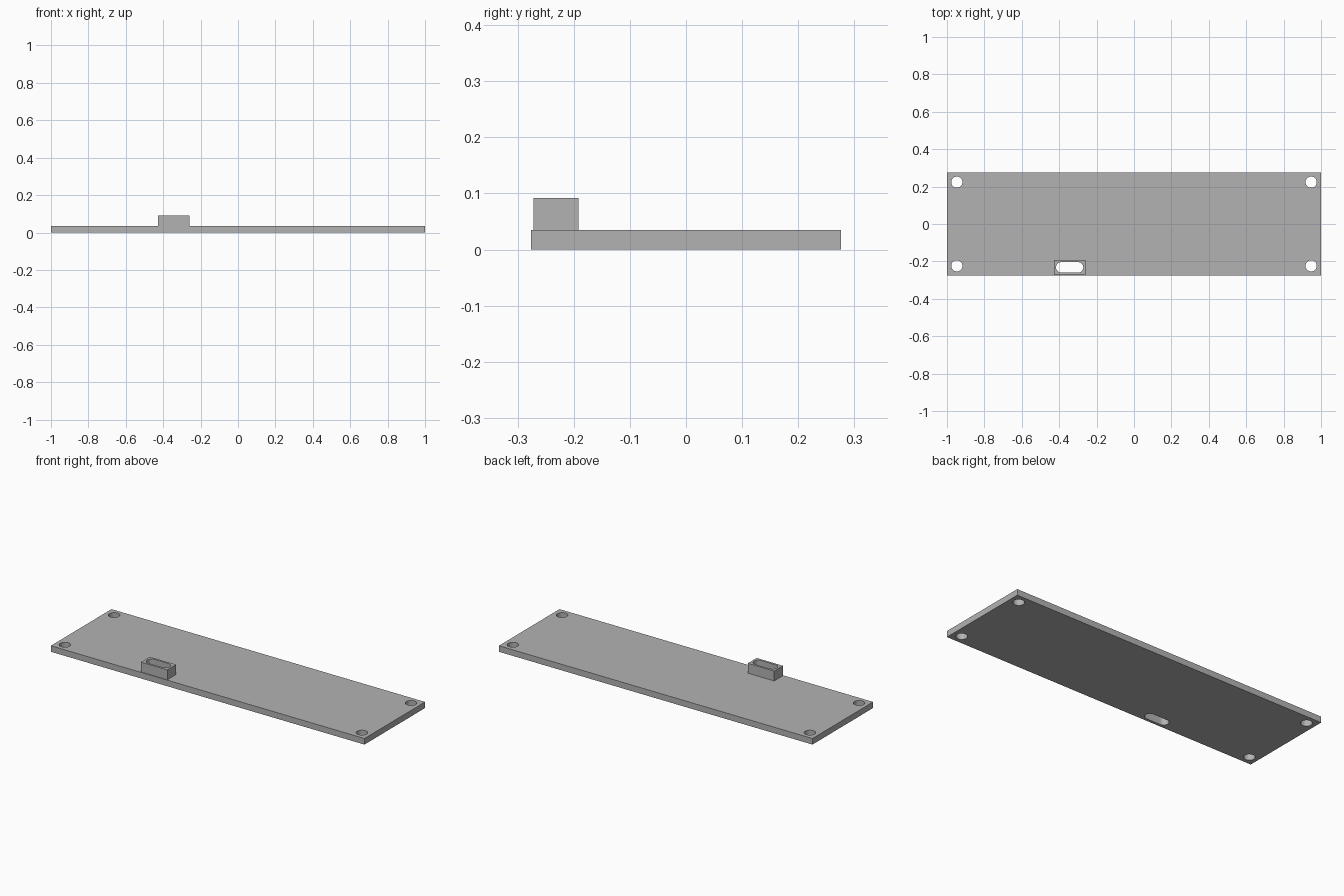
import bpy
import bmesh
from math import cos, sin, pi

default = bpy.data.objects.get("Cube")
if default:
    bpy.data.objects.remove(default, do_unlink=True)

PLATE_TOP, SOCKET_TOP = 0.035, 0.092
HALF_DEPTH = 0.276
HOLE_X, HOLE_Y, HOLE_R = 0.947, 0.224, 0.03
SLOT_X, SLOT_Y = -0.344, -0.232
SLOT_LENGTH, SLOT_R = 0.146, 0.028

grey = bpy.data.materials.new("plain grey")
grey.use_nodes = True
colour = (0.45, 0.45, 0.45, 1)
grey.diffuse_color = colour
grey.node_tree.nodes["Principled BSDF"].inputs["Base Color"].default_value = colour


def prism(name, outline, z0, z1):
    """Extrude a counter-clockwise outline from z0 up to z1."""
    bm = bmesh.new()
    base = bm.faces.new([bm.verts.new((x, y, z0)) for x, y in outline])
    top = bmesh.ops.extrude_face_region(bm, geom=[base], use_keep_orig=True)
    verts = [v for v in top["geom"] if isinstance(v, bmesh.types.BMVert)]
    bmesh.ops.translate(bm, verts=verts, vec=(0, 0, z1 - z0))
    bmesh.ops.recalc_face_normals(bm, faces=bm.faces)
    mesh = bpy.data.meshes.new(name)
    bm.to_mesh(mesh)
    bm.free()
    mesh.materials.append(grey)
    obj = bpy.data.objects.new(name, mesh)
    bpy.context.collection.objects.link(obj)
    return obj


def rectangle(x, y, w, d):
    return [(x + sx * w / 2, y + sy * d / 2)
            for sx, sy in ((-1, -1), (1, -1), (1, 1), (-1, 1))]


def stadium(x, y, length, r, steps=16):
    """Slot outline made of two half circles joined by straight sides."""
    reach = length / 2 - r
    points = []
    for side, start in ((1, -pi / 2), (-1, pi / 2)):
        for i in range(steps + 1):
            a = start + pi * i / steps
            points.append((x + side * reach + r * cos(a), y + r * sin(a)))
    return points


def circle(x, y, r, steps=32):
    return [(x + r * cos(2 * pi * i / steps), y + r * sin(2 * pi * i / steps))
            for i in range(steps)]


def cut(obj, cutters):
    for cutter in cutters:
        mod = obj.modifiers.new("cut", "BOOLEAN")
        mod.operation = "DIFFERENCE"
        mod.solver = "EXACT"
        mod.object = cutter
    bpy.ops.object.select_all(action="DESELECT")
    obj.select_set(True)
    bpy.context.view_layer.objects.active = obj
    for mod in list(obj.modifiers):
        bpy.ops.object.modifier_apply(modifier=mod.name)
    bpy.ops.object.shade_smooth_by_angle(angle=pi / 6)


# Flat base plate and the raised slotted block near its front edge
plate = prism("base_plate", rectangle(0, 0, 2, 2 * HALF_DEPTH), 0, PLATE_TOP)
socket = prism("slotted_block", rectangle(SLOT_X, SLOT_Y, 0.168, 0.08),
               PLATE_TOP, SOCKET_TOP)

# Through slot and four corner mounting holes
slot = prism("slot_cutter", stadium(SLOT_X, SLOT_Y, SLOT_LENGTH, SLOT_R), -0.1, 0.2)
holes = [prism("hole_cutter", circle(sx * HOLE_X, sy * HOLE_Y, HOLE_R), -0.1, 0.2)
         for sx in (-1, 1) for sy in (-1, 1)]

cut(plate, holes + [slot])
cut(socket, [slot])

# The cutters are no longer needed once applied
for cutter in holes + [slot]:
    bpy.data.objects.remove(cutter, do_unlink=True)
